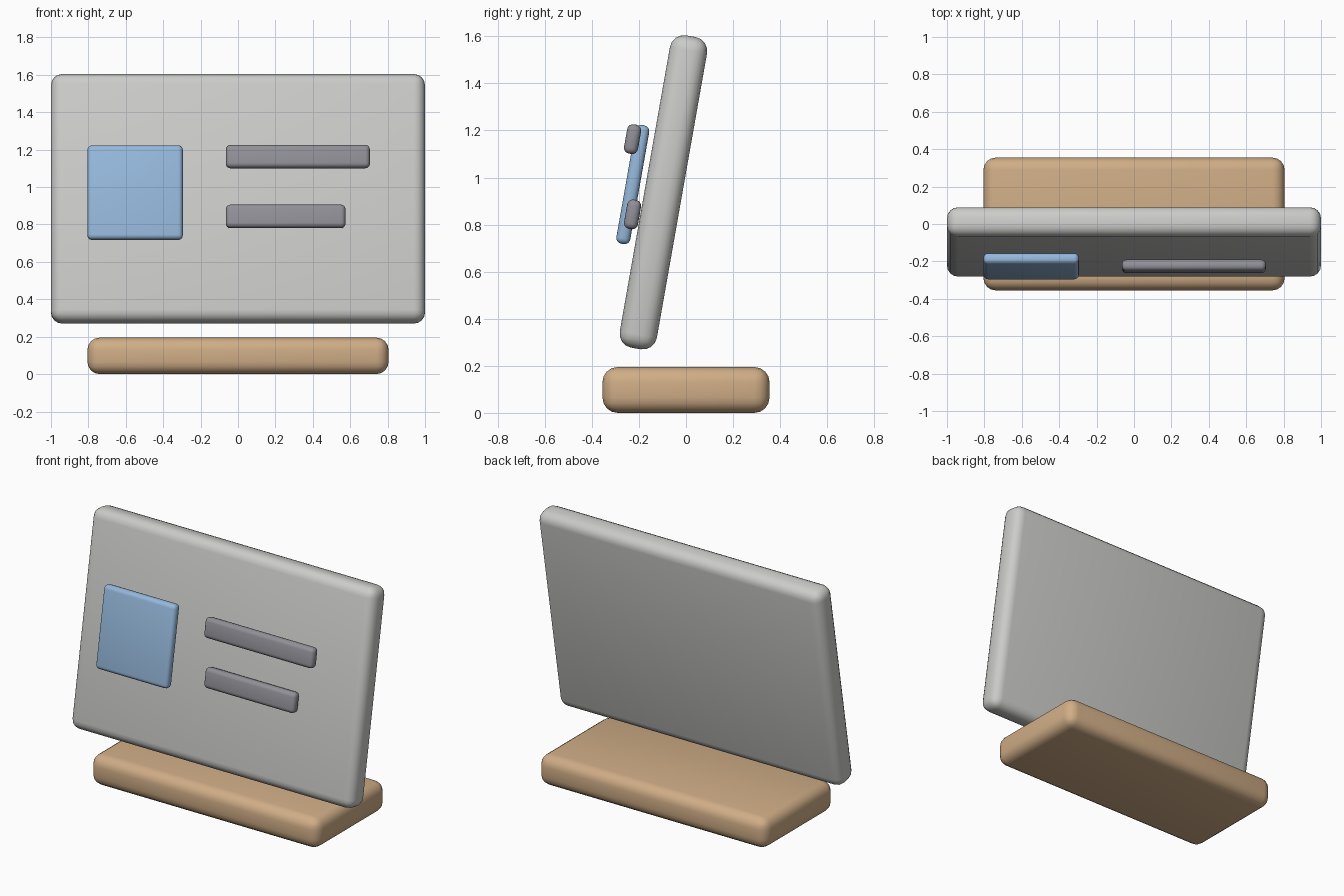
import bpy
import math

cube = bpy.data.objects.get("Cube")
if cube:
    bpy.data.objects.remove(cube, do_unlink=True)

TILT = math.radians(-10)


def make_material(name, rgb):
    mat = bpy.data.materials.new(name)
    mat.use_nodes = True
    mat.diffuse_color = (*rgb, 1)
    mat.node_tree.nodes["Principled BSDF"].inputs["Base Color"].default_value = (*rgb, 1)
    return mat


def rounded_box(name, size, centre, radius, mat, tilt=0.0):
    """Box with rounded edges, leaning back by the tilt angle."""
    bpy.ops.mesh.primitive_cube_add(size=1, location=centre)
    obj = bpy.context.object
    obj.name = name
    obj.scale = size
    bpy.ops.object.transform_apply(location=False, rotation=False, scale=True)
    obj.rotation_euler.x = tilt
    obj.data.materials.append(mat)
    bevel = obj.modifiers.new("Rounded edges", "BEVEL")
    bevel.width = radius
    bevel.segments = 4
    bpy.ops.object.modifier_apply(modifier=bevel.name)
    bpy.ops.object.shade_smooth_by_angle(angle=math.radians(40))
    return obj


grey = make_material("light grey", (0.60, 0.60, 0.59))
tan = make_material("wood tan", (0.63, 0.42, 0.24))
blue = make_material("soft blue", (0.30, 0.48, 0.71))
slate = make_material("slate grey", (0.28, 0.28, 0.31))

# Stand and leaning panel
rounded_box("base", (1.61, 0.71, 0.195), (0, 0, 0.0975), 0.065, tan)
rounded_box("panel", (2.0, 0.16, 1.347), (0, -0.096, 0.937), 0.06, grey, TILT)

# Picture tile and two text bars floating in front of the panel
rounded_box("picture_tile", (0.51, 0.06, 0.512), (-0.55, -0.226, 0.97), 0.025, blue, TILT)
for name, length, z in (("upper_bar", 0.77, 1.163), ("lower_bar", 0.64, 0.843)):
    rounded_box(name, (length, 0.06, 0.126), (length / 2 - 0.065, -0.227, z), 0.025, slate, TILT)
